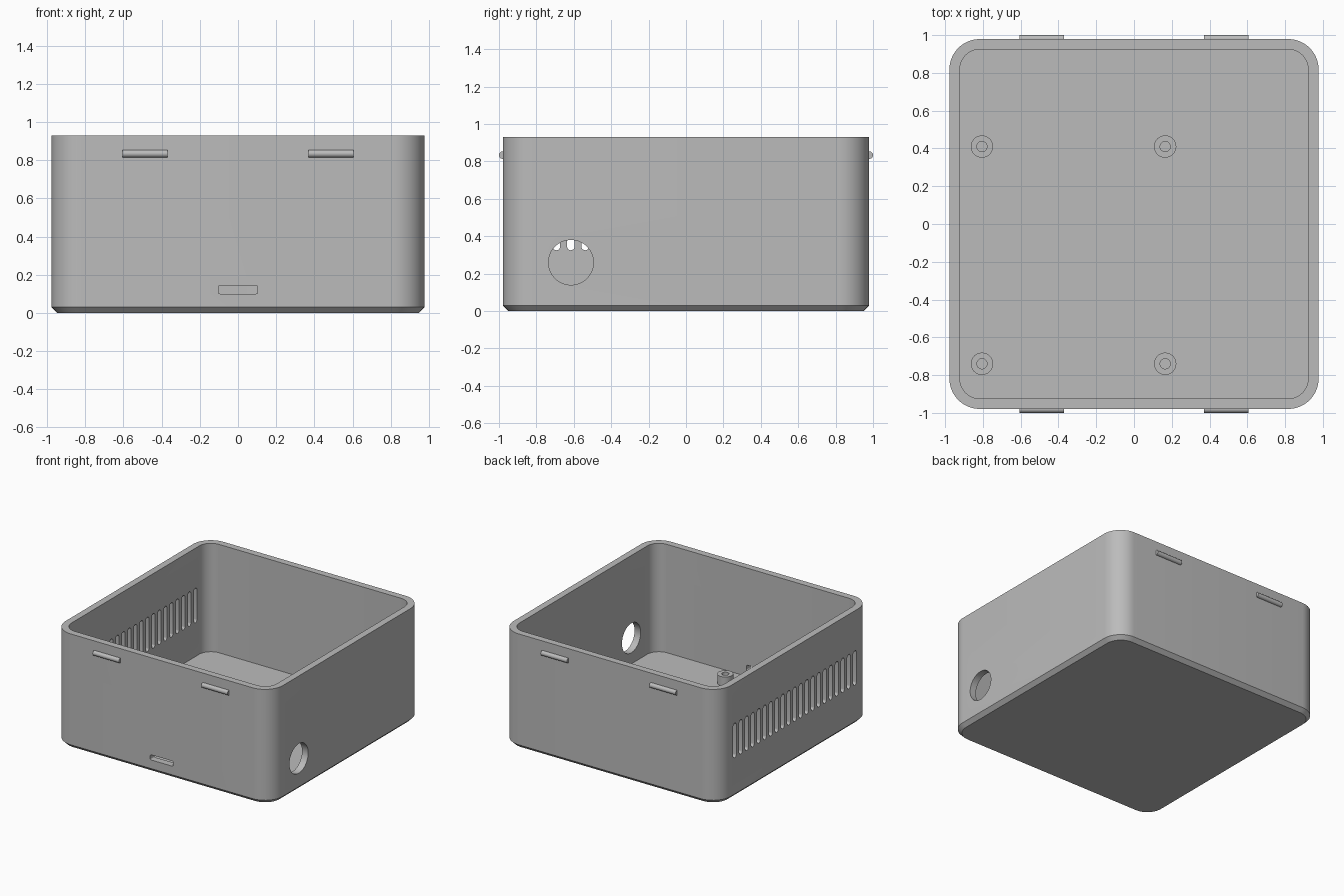
import bpy
import bmesh
import math
from mathutils import Matrix, Vector

cube = bpy.data.objects.get("Cube")
if cube:
    bpy.data.objects.remove(cube, do_unlink=True)

grey = bpy.data.materials.new("grey plastic")
grey.use_nodes = True
colour = (0.5, 0.5, 0.5, 1)
grey.diffuse_color = colour
grey.node_tree.nodes["Principled BSDF"].inputs["Base Color"].default_value = colour


def make_object(name, bm):
    bmesh.ops.recalc_face_normals(bm, faces=bm.faces)
    mesh = bpy.data.meshes.new(name)
    bm.to_mesh(mesh)
    bm.free()
    mesh.materials.append(grey)
    obj = bpy.data.objects.new(name, mesh)
    bpy.context.collection.objects.link(obj)
    return obj


def smooth(obj):
    bpy.ops.object.select_all(action="DESELECT")
    obj.select_set(True)
    bpy.context.view_layer.objects.active = obj
    bpy.ops.object.shade_smooth_by_angle(angle=math.radians(30))


def rounded_rect(hx, hy, r, steps=12):
    """Outline of a rectangle with rounded corners, counter-clockwise."""
    points = []
    for i, (sx, sy) in enumerate(((1, 1), (-1, 1), (-1, -1), (1, -1))):
        for k in range(steps + 1):
            a = (i + k / steps) * math.pi / 2
            points.append((sx * (hx - r) + r * math.cos(a),
                           sy * (hy - r) + r * math.sin(a)))
    return points


def stack(bm, rings, close_ends=True):
    """Skin a list of equal-length rings of 3D points."""
    loops = [[bm.verts.new(p) for p in ring] for ring in rings]
    pairs = list(zip(loops, loops[1:]))
    if not close_ends:
        pairs.append((loops[-1], loops[0]))
    for a, b in pairs:
        for i in range(len(a)):
            j = (i + 1) % len(a)
            bm.faces.new((a[i], a[j], b[j], b[i]))
    if close_ends:
        bm.faces.new(loops[0][::-1])
        bm.faces.new(loops[-1])


HX, HY, TOP, FLOOR, WALL, R = 0.977, 0.979, 0.93, 0.05, 0.055, 0.16

# Open box: chamfered base, outer wall, rim, inner wall, floor
bm = bmesh.new()
levels = [(0.03, 0), (0, 0.03), (0, TOP), (WALL, TOP), (WALL, FLOOR)]
stack(bm, [[(x, y, z) for x, y in rounded_rect(HX - d, HY - d, R - d)]
           for d, z in levels])
case = make_object("case", bm)

# Cutters: cable hole, row of vents, port slot
bm = bmesh.new()
sideways = Matrix.Rotation(math.pi / 2, 4, "Y")
bmesh.ops.create_cone(bm, cap_ends=True, segments=64, radius1=0.12, radius2=0.12,
                      depth=0.2, matrix=Matrix.Translation((HX, -0.615, 0.26)) @ sideways)
vent = rounded_rect(0.02, 0.14, 0.0199, 6)
for i in range(-10, 11):
    stack(bm, [[(x, i * 0.077 + u, 0.465 + v) for u, v in vent]
               for x in (-HX - 0.1, -HX + 0.1)])
port = rounded_rect(0.103, 0.021, 0.008, 4)
stack(bm, [[(u, y, 0.121 + v) for u, v in port] for y in (-HY - 0.1, -HY + 0.1)])
cutter = make_object("opening_cutter", bm)
cutter.hide_render = True

cut = case.modifiers.new("openings", "BOOLEAN")
cut.operation = "DIFFERENCE"
cut.solver = "EXACT"
cut.object = cutter
bpy.context.view_layer.objects.active = case
bpy.ops.object.modifier_apply(modifier=cut.name)
bpy.data.objects.remove(cutter, do_unlink=True)
smooth(case)

# Screw posts: hollow tubes standing on the floor
def circle(r, z, n=40):
    return [(r * math.cos(2 * math.pi * i / n), r * math.sin(2 * math.pi * i / n), z)
            for i in range(n)]


for row, y in (("front", -0.74), ("back", 0.41)):
    for side, x in (("right", -0.805), ("left", 0.165)):
        bm = bmesh.new()
        stack(bm, [circle(0.059, FLOOR - 0.01), circle(0.059, 0.125),
                   circle(0.027, 0.125), circle(0.027, FLOOR - 0.01)], close_ends=False)
        post = make_object(f"{row}_{side}_screw_post", bm)
        post.location = (x, y, 0)
        smooth(post)

# Lid catches: half-round ridges near the rim, front and back
for face, sy in (("front", -1), ("back", 1)):
    for side, sx in (("right", -1), ("left", 1)):
        bm = bmesh.new()
        profile = [(sy * (HY - 0.01), -0.02)]
        for k in range(13):
            a = math.pi * (k / 12 - 0.5)
            profile.append((sy * (HY + 0.001 + 0.02 * math.cos(a)), 0.02 * math.sin(a)))
        profile.append((sy * (HY - 0.01), 0.02))
        stack(bm, [[(sx * 0.488 + dx, y, 0.834 + z) for y, z in profile]
                   for dx in (-0.118, 0.118)])
        smooth(make_object(f"{face}_{side}_catch", bm))
